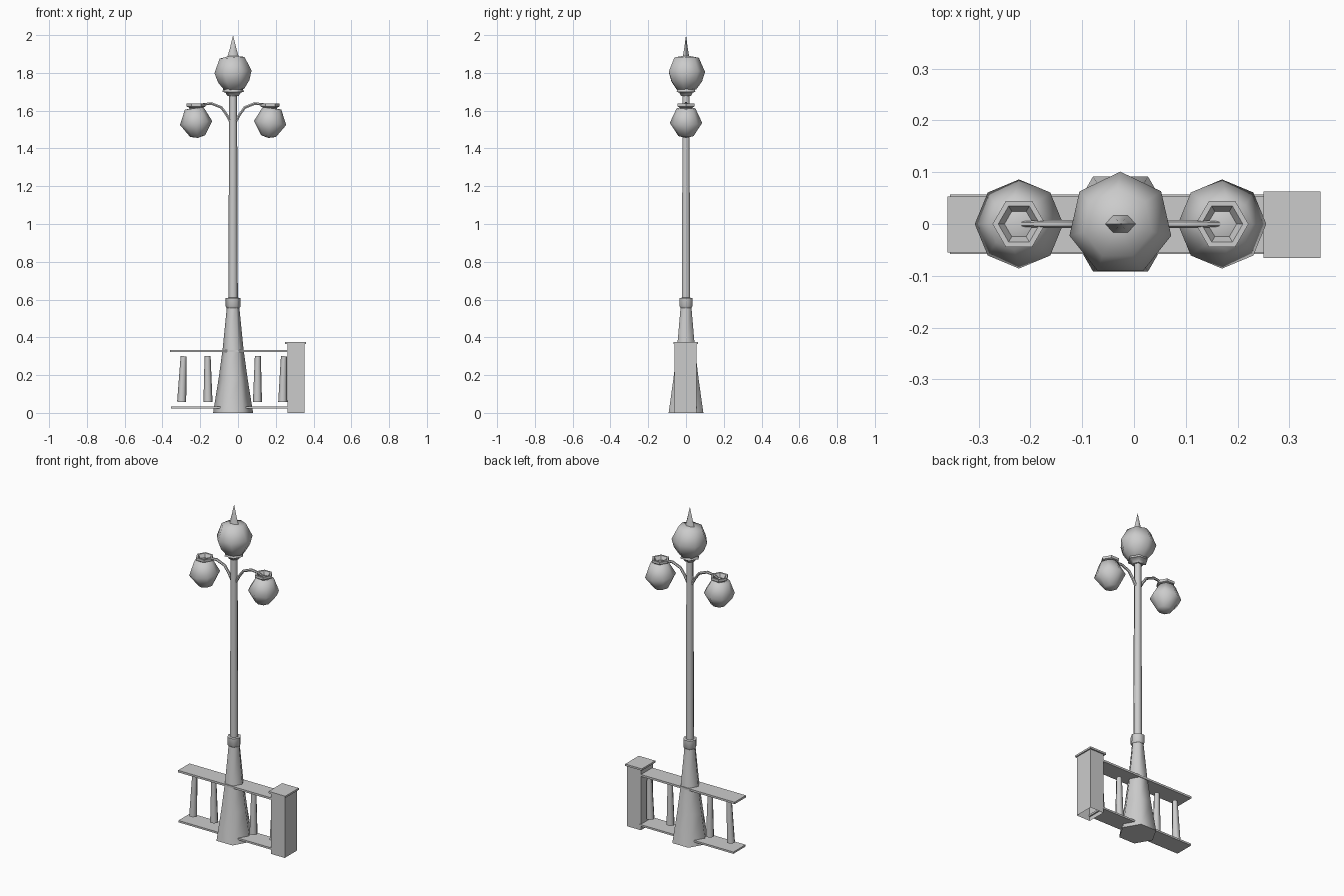
import bpy, bmesh, math
from mathutils import Matrix, Vector

if "Cube" in bpy.data.objects:
    bpy.data.objects.remove(bpy.data.objects["Cube"])

CX = -0.026  # lamp axis

grey = bpy.data.materials.new("light grey")
grey.diffuse_color = (0.6, 0.6, 0.6, 1)
grey.use_nodes = True
grey.node_tree.nodes["Principled BSDF"].inputs["Base Color"].default_value = grey.diffuse_color


def finish(name, bm, smooth=None):
    bmesh.ops.recalc_face_normals(bm, faces=bm.faces)
    me = bpy.data.meshes.new(name)
    bm.to_mesh(me)
    bm.free()
    ob = bpy.data.objects.new(name, me)
    bpy.context.collection.objects.link(ob)
    me.materials.append(grey)
    if smooth:
        bpy.ops.object.select_all(action='DESELECT')
        ob.select_set(True)
        bpy.context.view_layer.objects.active = ob
        bpy.ops.object.shade_smooth_by_angle(angle=math.radians(smooth))
    return ob


def lathe(name, profile, n, x=CX, phase=0, smooth=62, tilt=0, pivot=0, ysc=1):
    """Turn (radius, z) points into an n-sided solid, optionally tilted about y."""
    bm = bmesh.new()
    rings = []
    for r, z in profile:
        if r == 0:
            rings.append([bm.verts.new((0, 0, z))])
            continue
        angles = [phase + 2 * math.pi * i / n for i in range(n)]
        rings.append([bm.verts.new((r * math.cos(a), r * math.sin(a) * ysc, z)) for a in angles])
    for a, b in zip(rings, rings[1:]):
        for i in range(n):
            j = (i + 1) % n
            if len(a) == 1:
                bm.faces.new((a[0], b[j], b[i]))
            elif len(b) == 1:
                bm.faces.new((a[i], a[j], b[0]))
            else:
                bm.faces.new((a[i], a[j], b[j], b[i]))
    for ring in (rings[0], rings[-1]):
        if len(ring) > 1:
            bm.faces.new(ring)
    p = Vector((0, 0, pivot))
    m = (Matrix.Translation(Vector((x, 0, pivot))) @ Matrix.Rotation(tilt, 4, 'Y')
         @ Matrix.Translation(-p))
    bm.transform(m)
    return finish(name, bm, smooth)


def box(name, lo, hi, open_bottom=False):
    bm = bmesh.new()
    bmesh.ops.create_cube(bm, size=1)
    for v in bm.verts:
        v.co = [lo[k] if v.co[k] < 0 else hi[k] for k in range(3)]
    if open_bottom:
        bm.faces.ensure_lookup_table()
        low = [f for f in bm.faces if f.calc_center_median().z < lo[2] + 1e-4]
        bmesh.ops.delete(bm, geom=low, context='FACES_ONLY')
    return finish(name, bm)


# Lamp post: flared base, collar and slender pole
lathe("lamp_base", [(0.106, 0), (0.077, 0.18), (0.055, 0.34), (0.032, 0.57)], 6)
lathe("collar", [(0.034, 0.555), (0.040, 0.565), (0.040, 0.608), (0.024, 0.610)], 6)
lathe("pole", [(0.025, 0.60), (0.021, 1.69)], 6)

# Top lamp: holder, globe, spike
lathe("top_holder", [(0.030, 1.678), (0.040, 1.695), (0.057, 1.70), (0.052, 1.716)], 6)
lathe("top_globe", [(0, 1.70), (0.054, 1.712), (0.085, 1.755), (0.101, 1.805),
                    (0.068, 1.880), (0, 1.893)],
      7, phase=math.pi / 2, tilt=math.radians(-4), pivot=1.80)
lathe("spike", [(0.032, 1.878), (0.017, 1.93), (0, 2.0)], 6, ysc=0.65)

# Side lamps, mirrored about the pole
for s, side in ((-1, "left"), (1, "right")):
    x = CX + s * 0.196
    ph = 0 if s > 0 else math.pi
    lathe(side + "_globe", [(0, 1.455), (0.040, 1.465), (0.086, 1.535), (0.050, 1.612), (0, 1.616)],
          8, x=x, phase=ph, tilt=math.radians(7 * s), pivot=1.535)
    lathe(side + "_dish", [(0.033, 1.606), (0.040, 1.618), (0.051, 1.622), (0.051, 1.637),
                           (0.040, 1.637), (0.028, 1.616), (0, 1.625)], 6, x=x, phase=ph, smooth=30)
    # curved bracket
    cu = bpy.data.curves.new(side + "_arm", 'CURVE')
    cu.dimensions = '3D'
    cu.bevel_depth = 0.009
    cu.bevel_resolution = 1
    cu.use_fill_caps = True
    path = [(0.012, 1.54, 1), (0.035, 1.58, 0.9), (0.062, 1.617, 0.9),
            (0.115, 1.638, 0.9), (0.16, 1.633, 0.8), (0.196, 1.618, 0.5)]
    sp = cu.splines.new('POLY')
    sp.points.add(len(path) - 1)
    for pt, (dx, z, r) in zip(sp.points, path):
        pt.co = (CX + s * dx, 0, z, 1)
        pt.radius = r
    cu.materials.append(grey)
    arm = bpy.data.objects.new(side + "_arm", cu)
    bpy.context.collection.objects.link(arm)
    bpy.ops.object.select_all(action='DESELECT')
    arm.select_set(True)
    bpy.context.view_layer.objects.active = arm
    bpy.ops.object.convert(target='MESH')
    bpy.ops.object.shade_smooth_by_angle(angle=math.radians(50))

# Fence rails
box("top_rail", (-0.36, -0.055, 0.322), (0.27, 0.053, 0.334))
box("bottom_rail", (-0.355, -0.058, 0.024), (0.27, 0.057, 0.035))

# Balusters
for i, bx in enumerate((-0.293, -0.160, 0.104, 0.240)):
    lean = math.radians((2.5, -0.5, 0.5, 1.5)[i])
    lathe("baluster_%d" % (i + 1), [(0.024, 0.058), (0.016, 0.30)], 6,
          x=bx, tilt=lean, pivot=0.18)

# End post with thin cap
box("end_post", (0.262, -0.060, 0), (0.353, 0.055, 0.366), open_bottom=True)
box("post_cap", (0.250, -0.066, 0.364), (0.360, 0.063, 0.375))
